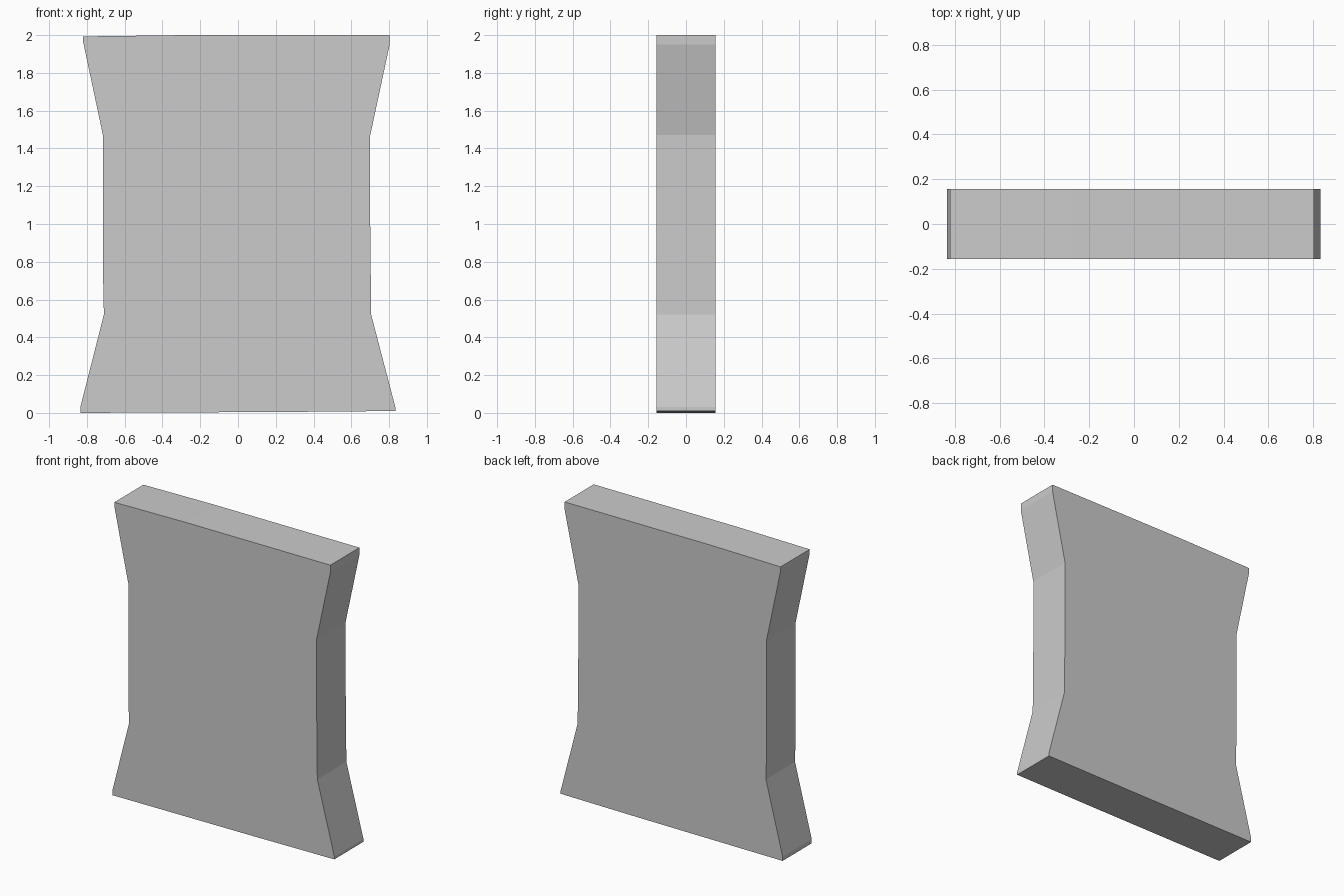
import bpy, bmesh

if "Cube" in bpy.data.objects:
    bpy.data.objects.remove(bpy.data.objects["Cube"])

HALF_DEPTH = 0.156

# Waisted slab outline in the front view (x, z), slightly irregular
outline = [
    (-0.835, 0.0), (0.25, 0.005), (0.833, 0.01), (0.833, 0.03),
    (0.705, 0.52), (0.70, 1.0), (0.70, 1.47), (0.803, 1.95),
    (0.803, 2.0), (-0.28, 2.0), (-0.82, 1.993), (-0.82, 1.965),
    (-0.715, 1.47), (-0.715, 0.76), (-0.71, 0.52), (-0.835, 0.03),
]


def extrude_outline(name, points, half_depth):
    bm = bmesh.new()
    front = bm.faces.new([bm.verts.new((x, -half_depth, z)) for x, z in points])
    result = bmesh.ops.extrude_face_region(bm, geom=[front], use_keep_orig=True)
    verts = [g for g in result["geom"] if isinstance(g, bmesh.types.BMVert)]
    bmesh.ops.translate(bm, verts=verts, vec=(0, 2 * half_depth, 0))
    bmesh.ops.recalc_face_normals(bm, faces=bm.faces)
    mesh = bpy.data.meshes.new(name)
    bm.to_mesh(mesh)
    bm.free()
    obj = bpy.data.objects.new(name, mesh)
    bpy.context.collection.objects.link(obj)
    return obj


# Single solid slab with flat faces
extrude_outline("waisted_slab", outline, HALF_DEPTH)
